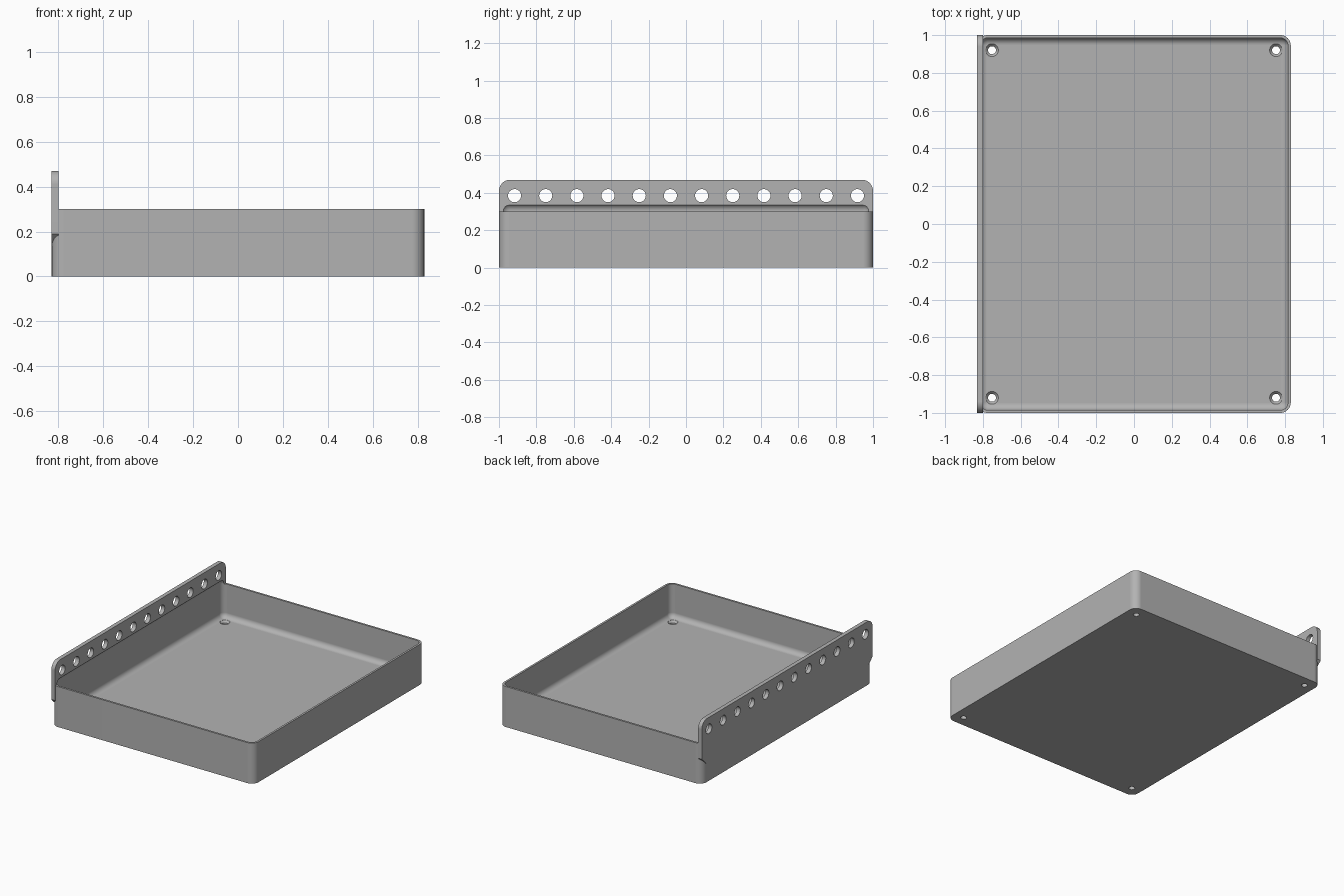
import bpy
import bmesh
from math import sin, cos, pi, radians
from mathutils import Matrix, Vector

default = bpy.data.objects.get("Cube")
if default:
    bpy.data.objects.remove(default, do_unlink=True)

HALF_X, HALF_Y, RIM = 0.83, 1.0, 0.30
CORNER, WALL, FLOOR = 0.055, 0.015, 0.05
FLANGE_TOP, FLANGE_THICK = 0.47, 0.03
STEPS = 8

grey = bpy.data.materials.new("plain_grey")
grey.use_nodes = True
grey.diffuse_color = (0.45, 0.45, 0.45, 1)
grey.node_tree.nodes["Principled BSDF"].inputs["Base Color"].default_value = grey.diffuse_color


def arc(cx, cy, r, start):
    """Quarter circle of points, counter-clockwise from the start angle."""
    angles = [start + pi / 2 * i / STEPS for i in range(STEPS + 1)]
    return [(cx + r * cos(a), cy + r * sin(a)) for a in angles]


def rounded_rect(hx, hy, r):
    corners = [(1, 1), (-1, 1), (-1, -1), (1, -1)]
    return [p for i, (sx, sy) in enumerate(corners)
            for p in arc(sx * (hx - r), sy * (hy - r), r, i * pi / 2)]


def loft(name, rings):
    """Closed solid through matching rings of 3D points."""
    bm = bmesh.new()
    loops = [[bm.verts.new(p) for p in ring] for ring in rings]
    n = len(loops[0])
    for low, high in zip(loops, loops[1:]):
        for i in range(n):
            j = (i + 1) % n
            bm.faces.new((low[i], low[j], high[j], high[i]))
    bm.faces.new(loops[0][::-1])
    bm.faces.new(loops[-1])
    bmesh.ops.recalc_face_normals(bm, faces=bm.faces)
    return finish(name, bm)


def finish(name, bm):
    mesh = bpy.data.meshes.new(name)
    bm.to_mesh(mesh)
    bm.free()
    mesh.materials.append(grey)
    obj = bpy.data.objects.new(name, mesh)
    bpy.context.collection.objects.link(obj)
    return obj


def combine(target, tool, operation):
    """Apply a boolean and discard the tool object."""
    tool.hide_render = True
    mod = target.modifiers.new("boolean", 'BOOLEAN')
    mod.operation, mod.object, mod.solver = operation, tool, 'EXACT'
    bpy.context.view_layer.objects.active = target
    bpy.ops.object.modifier_apply(modifier=mod.name)
    bpy.data.objects.remove(tool, do_unlink=True)


# Tray block with rounded upright corners
outline = rounded_rect(HALF_X, HALF_Y, CORNER)
tray = loft("tray", [[(x, y, z) for x, y in outline] for z in (0, RIM)])

# Mounting flange: rounded top corners, sloped underside at each end
side = [(HALF_Y - CORNER, 0.135), (HALF_Y, 0.135 + CORNER)]
side += arc(HALF_Y - 0.06, FLANGE_TOP - 0.06, 0.06, 0)
profile = side + [(-y, z) for y, z in reversed(side)]
flange = loft("flange", [[(x, y, z) for y, z in profile]
                         for x in (-HALF_X, -HALF_X + FLANGE_THICK)])
combine(tray, flange, 'UNION')

# Cavity with filleted floor; its rounded top undercuts the flange slightly
fillet, cavity_corner = 0.038, 0.04
levels = []
for i in range(STEPS + 1):
    a = pi / 2 * i / STEPS
    levels.append((fillet * (1 - sin(a)), FLOOR + fillet * (1 - cos(a))))
for i in range(STEPS + 1):
    a = pi / 2 * i / STEPS
    levels.append((fillet * (1 - cos(a)), RIM + 0.004 + fillet * sin(a)))
rings = []
for inset, z in levels:
    ring = rounded_rect(HALF_X - WALL - inset, HALF_Y - WALL - inset, cavity_corner - inset)
    rings.append([(x, y, z) for x, y in ring])
combine(tray, loft("cavity_cutter", rings), 'DIFFERENCE')

# Row of twelve round holes through the flange
bm = bmesh.new()
for i in range(12):
    place = (Matrix.Translation(Vector((-HALF_X + FLANGE_THICK / 2, (i - 5.5) / 6, 0.385)))
             @ Matrix.Rotation(pi / 2, 4, 'Y'))
    bmesh.ops.create_cone(bm, cap_ends=True, segments=32, radius1=0.035,
                          radius2=0.035, depth=0.1, matrix=place)
combine(tray, finish("flange_hole_cutter", bm), 'DIFFERENCE')

# Countersunk screw holes in the floor corners
for sx in (-1, 1):
    for sy in (-1, 1):
        stack = [(0.021, -0.02), (0.021, FLOOR - 0.014), (0.034, FLOOR), (0.034, FLOOR + 0.02)]
        rings = [[(sx * 0.752 + r * cos(2 * pi * k / 32), sy * 0.92 + r * sin(2 * pi * k / 32), z)
                  for k in range(32)] for r, z in stack]
        combine(tray, loft("screw_hole_cutter", rings), 'DIFFERENCE')

# Smooth curves, crisp edges, flat panels
bpy.ops.object.select_all(action='DESELECT')
tray.select_set(True)
bpy.context.view_layer.objects.active = tray
bpy.ops.object.shade_smooth_by_angle(angle=radians(30))
weighted = tray.modifiers.new("weighted_normals", 'WEIGHTED_NORMAL')
weighted.keep_sharp = True
